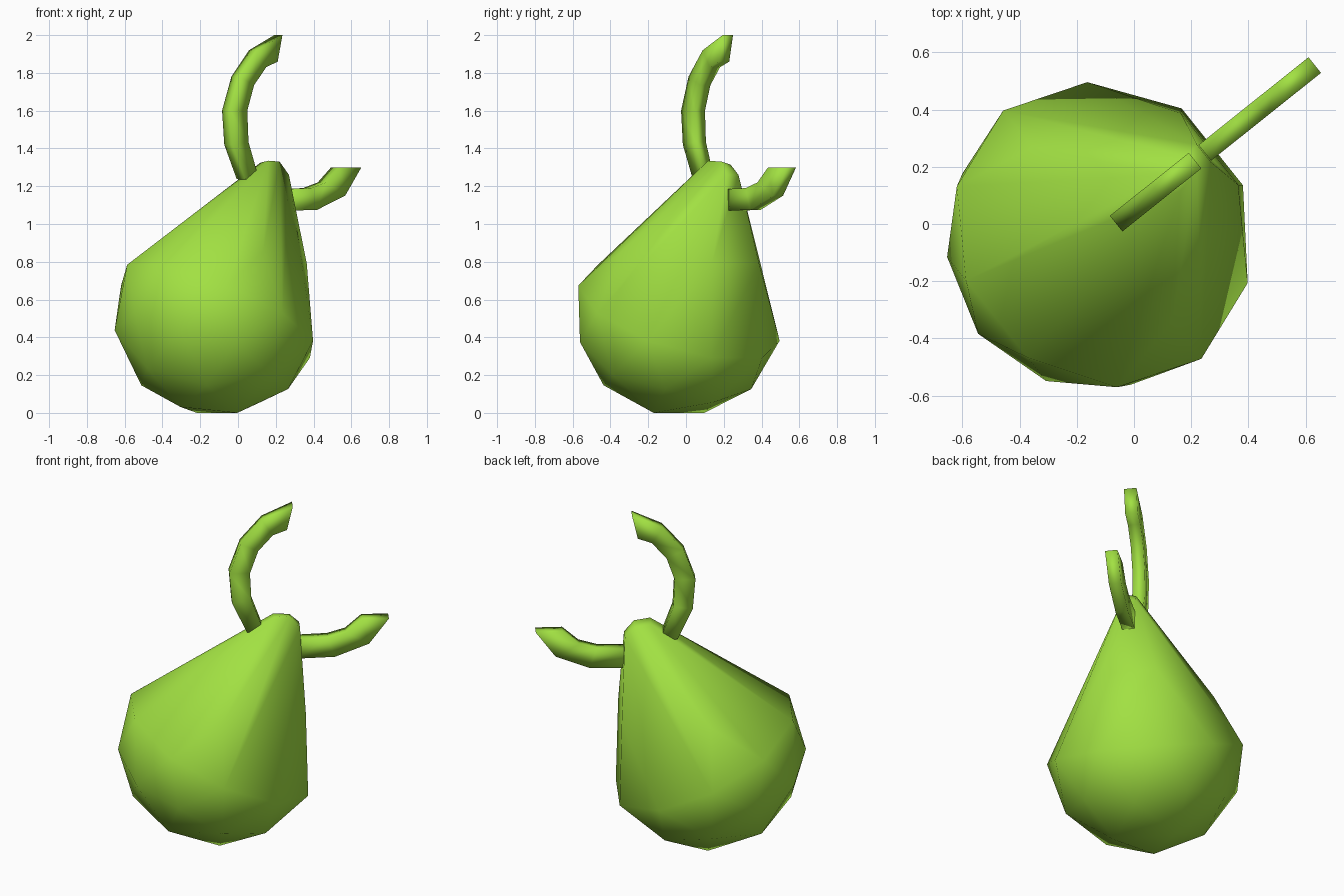
import bpy, bmesh
from math import radians, sin, cos
from mathutils import Vector

if "Cube" in bpy.data.objects:
    bpy.data.objects.remove(bpy.data.objects["Cube"])

A = radians(38.6)      # heading of the fruit's mirror plane
P0 = 0.04              # sideways offset of that plane


def world(u, p, z):
    """u runs along the lean, p sideways from the mirror plane."""
    p += P0
    return Vector((u * cos(A) - p * sin(A), u * sin(A) + p * cos(A), z))


green = bpy.data.materials.new("green")
green.diffuse_color = (0.36, 0.75, 0.055, 1)
green.use_nodes = True
green.node_tree.nodes["Principled BSDF"].inputs["Base Color"].default_value = green.diffuse_color


def finish(bm, name):
    bmesh.ops.recalc_face_normals(bm, faces=bm.faces)
    for f in bm.faces:
        f.smooth = True
    me = bpy.data.meshes.new(name)
    bm.to_mesh(me)
    bm.free()
    me.materials.append(green)
    bpy.context.collection.objects.link(bpy.data.objects.new(name, me))


# Body: low-poly sphere on its side, hulled to a leaning tip
R, CU, CZ = 0.555, -0.11, 0.528
ball = bmesh.new()
bmesh.ops.create_icosphere(ball, subdivisions=2, radius=R)
points = []
for v in ball.verts:
    u, p, z = CU + v.co.z, v.co.y, CZ + v.co.x
    if z > 0.9 or (u > 0.1 and z > 0.45):
        continue                          # side drawn out into the tip
    if z > 0.84:
        p *= 0.87
    elif z > 0.73:
        z += 0.02
    elif u > 0.3:
        u += 0.02
    points.append((u, p, z))
ball.free()
for s in (-1, 1):
    points += [(0.37, s * 0.16, 0.79), (0.345, s * 0.04, 1.26)]
points += [(0.20, -0.05, 1.335), (0.20, 0.02, 1.325), (0.29, -0.03, 1.33), (0.29, 0.03, 1.315)]

bm = bmesh.new()
for q in points:
    bm.verts.new(world(*q))
bmesh.ops.convex_hull(bm, input=bm.verts)
loose = [v for v in bm.verts if not v.link_faces]
bmesh.ops.delete(bm, geom=loose, context='VERTS')
finish(bm, "body")


# Stems: flat-sided tubes swept in the mirror plane
def stem(name, outer, inner, half=0.035):
    bm = bmesh.new()
    rings = []
    for (u1, z1), (u2, z2) in zip(outer, inner):
        rings.append([bm.verts.new(world(u, s * half, z)) for u, s, z in
                      ((u1, -1, z1), (u1, 1, z1), (u2, 1, z2), (u2, -1, z2))])
    for a, b in zip(rings, rings[1:]):
        for i in range(4):
            j = (i + 1) % 4
            bm.faces.new((a[i], a[j], b[j], b[i]))
    bm.faces.new(rings[0])
    bm.faces.new(rings[-1])
    finish(bm, name)


stem("top_stem",
     [(0.05, 1.24), (-0.033, 1.42), (-0.048, 1.60), (0.015, 1.78), (0.135, 1.92), (0.305, 2.0)],
     [(0.16, 1.20), (0.075, 1.435), (0.067, 1.60), (0.113, 1.735), (0.195, 1.83), (0.273, 1.86)])
stem("side_stem",
     [(0.33, 1.185), (0.50, 1.19), (0.60, 1.22), (0.69, 1.30)],
     [(0.33, 1.07), (0.54, 1.075), (0.73, 1.15), (0.84, 1.30)])
